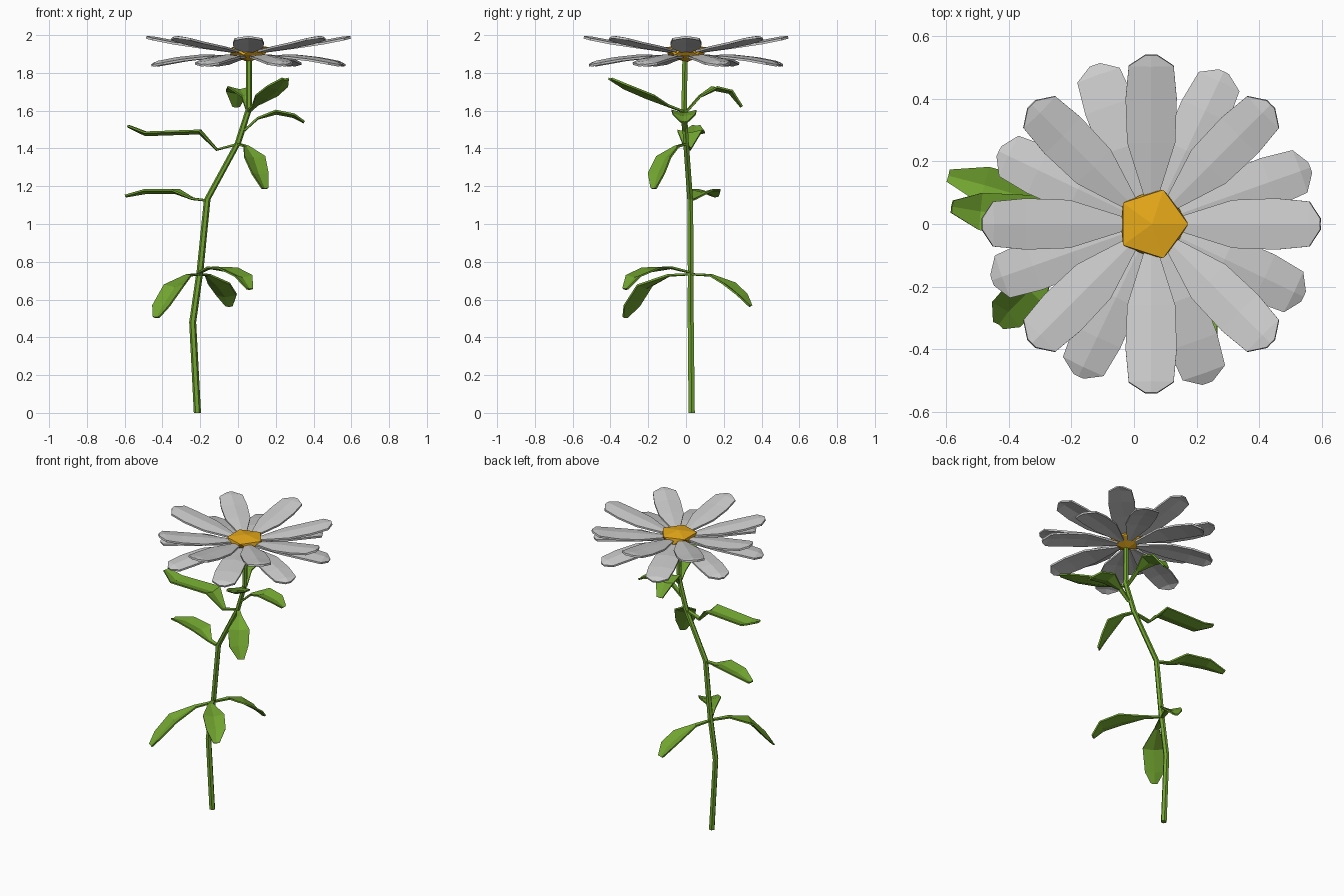
import bpy, bmesh, math
from mathutils import Vector, Matrix

if "Cube" in bpy.data.objects:
    bpy.data.objects.remove(bpy.data.objects["Cube"])


def material(name, rgb):
    m = bpy.data.materials.new(name)
    m.diffuse_color = (*rgb, 1)
    m.use_nodes = True
    m.node_tree.nodes["Principled BSDF"].inputs["Base Color"].default_value = m.diffuse_color
    return m


green = material("leaf_green", (0.17, 0.38, 0.03))
gold = material("gold", (0.8, 0.4, 0.01))


def finish(bm, name, mat=None):
    bmesh.ops.remove_doubles(bm, verts=bm.verts, dist=1e-5)
    bmesh.ops.recalc_face_normals(bm, faces=bm.faces)
    me = bpy.data.meshes.new(name)
    bm.to_mesh(me)
    bm.free()
    ob = bpy.data.objects.new(name, me)
    bpy.context.collection.objects.link(ob)
    if mat:
        me.materials.append(mat)
    return ob


def blade(bm, path, widths, fold, thick, matrix=Matrix()):
    """Closed folded strip along a path: three columns, top and underside."""
    pts = [Vector(p) for p in path]
    up = Vector((0, 0, 1))
    flat = pts[-1] - pts[0]
    flat.z = 0
    rows = []
    for i, (p, w) in enumerate(zip(pts, widths)):
        t = pts[min(i + 1, len(pts) - 1)] - pts[max(i - 1, 0)]
        h = Vector((t.x, t.y, 0))
        if h.length < 0.03:
            h = flat
        side = h.cross(up).normalized()
        n = side.cross(t).normalized()
        ring = [p - side * w, p + n * fold * w, p + side * w]
        ring += [v - n * thick for v in reversed(ring)]
        rows.append([bm.verts.new(matrix @ v) for v in ring])
    for a, b in zip(rows, rows[1:]):
        for j in range(6):
            k = (j + 1) % 6
            bm.faces.new((a[j], a[k], b[k], b[j]))
    for r in (rows[0], rows[-1]):
        bm.faces.new((r[0], r[1], r[4], r[5]))
        bm.faces.new((r[1], r[2], r[3], r[4]))


# Stem: six-sided sweep
stem = [(-0.215, 0.03, 0), (-0.24, 0.025, 0.48), (-0.2, 0.025, 0.76), (-0.163, 0.022, 1.13),
        (0.0, 0.0, 1.43), (0.058, -0.01, 1.61), (0.058, -0.005, 1.9)]
bm = bmesh.new()
rings = []
for i, p in enumerate(stem):
    r = 0.019 - 0.0005 * i
    rings.append([bm.verts.new((p[0] + r * math.cos(a), p[1] + r * math.sin(a), p[2]))
                  for a in (k * math.pi / 3 for k in range(6))])
for a, b in zip(rings, rings[1:]):
    for j in range(6):
        k = (j + 1) % 6
        bm.faces.new((a[j], a[k], b[k], b[j]))
bm.faces.new(rings[0])
bm.faces.new(rings[-1])
finish(bm, "stem", green)

# Leaves: midlines from stem to tip
leaves = {
    "lower_left_leaf": [(-0.2, 0.02, 0.74), (-0.26, -0.09, 0.735), (-0.34, -0.22, 0.68),
                        (-0.41, -0.29, 0.57), (-0.435, -0.325, 0.51)],
    "lower_front_leaf": [(-0.2, 0.02, 0.75), (-0.15, -0.08, 0.775), (-0.05, -0.19, 0.77),
                         (0.03, -0.28, 0.73), (0.065, -0.325, 0.66)],
    "lower_back_leaf": [(-0.2, 0.03, 0.74), (-0.16, 0.13, 0.735), (-0.1, 0.23, 0.69),
                        (-0.06, 0.3, 0.63), (-0.045, 0.345, 0.57)],
    "middle_left_leaf": [(-0.16, 0.02, 1.13), (-0.24, 0.04, 1.14), (-0.33, 0.08, 1.185),
                         (-0.48, 0.125, 1.185), (-0.595, 0.155, 1.155)],
    "middle_front_leaf": [(0, 0, 1.43), (0.045, -0.05, 1.415), (0.09, -0.12, 1.36),
                          (0.12, -0.16, 1.27), (0.145, -0.175, 1.19)],
    "upper_left_leaf": [(0, 0, 1.43), (-0.11, 0.01, 1.40), (-0.2, 0.02, 1.5),
                        (-0.49, 0.04, 1.49), (-0.58, 0.055, 1.525)],
    "upper_right_leaf": [(0.03, -0.01, 1.5), (0.1, -0.01, 1.565), (0.2, -0.01, 1.605),
                         (0.3, -0.01, 1.585), (0.355, -0.01, 1.545)],
    "top_front_leaf": [(0.055, -0.01, 1.6), (0.09, -0.1, 1.635), (0.15, -0.2, 1.685),
                       (0.21, -0.32, 1.735), (0.25, -0.4, 1.775)],
    "top_back_leaf": [(0.055, 0, 1.6), (0.035, 0.07, 1.68), (0.01, 0.15, 1.73),
                      (-0.005, 0.24, 1.71), (-0.01, 0.3, 1.625)],
}
for name, path in leaves.items():
    bm = bmesh.new()
    blade(bm, path, [0.01, 0.016, 0.066, 0.06, 0.02], -0.25, 0.01)
    finish(bm, name, green)

# Petals: raised upper ring and drooping lower ring
radii = [0.06, 0.26, 0.40, 0.505, 0.54]
rings = {
    "upper_petals": (0, [1.915, 1.942, 1.963, 1.984, 1.993]),
    "lower_petals": (19.5, [1.89, 1.888, 1.873, 1.855, 1.845]),
}
for name, (offset, heights) in rings.items():
    bm = bmesh.new()
    for k in range(8):
        m = Matrix.Translation((0.055, 0, 0)) @ Matrix.Rotation(math.radians(offset + 45 * k), 4, 'Z')
        blade(bm, [(r, 0, z) for r, z in zip(radii, heights)],
              [0.014, 0.077, 0.082, 0.072, 0.018], 0.13, 0.012, m)
    finish(bm, name)

# Flower centre: squashed low-poly dome
bm = bmesh.new()
ring = lambda r, z, off: [bm.verts.new((0.058 + r * math.cos(math.radians(72 * k + off)),
                                        r * math.sin(math.radians(72 * k + off)), z)) for k in range(5)]
hi, lo = ring(0.115, 1.935, 0), ring(0.1, 1.895, 36)
top = bm.verts.new((0.058, 0, 1.952))
low = bm.verts.new((0.058, 0, 1.855))
for k in range(5):
    n = (k + 1) % 5
    bm.faces.new((top, hi[k], hi[n]))
    bm.faces.new((hi[k], lo[k], hi[n]))
    bm.faces.new((hi[n], lo[k], lo[n]))
    bm.faces.new((low, lo[n], lo[k]))
finish(bm, "flower_centre", gold)
